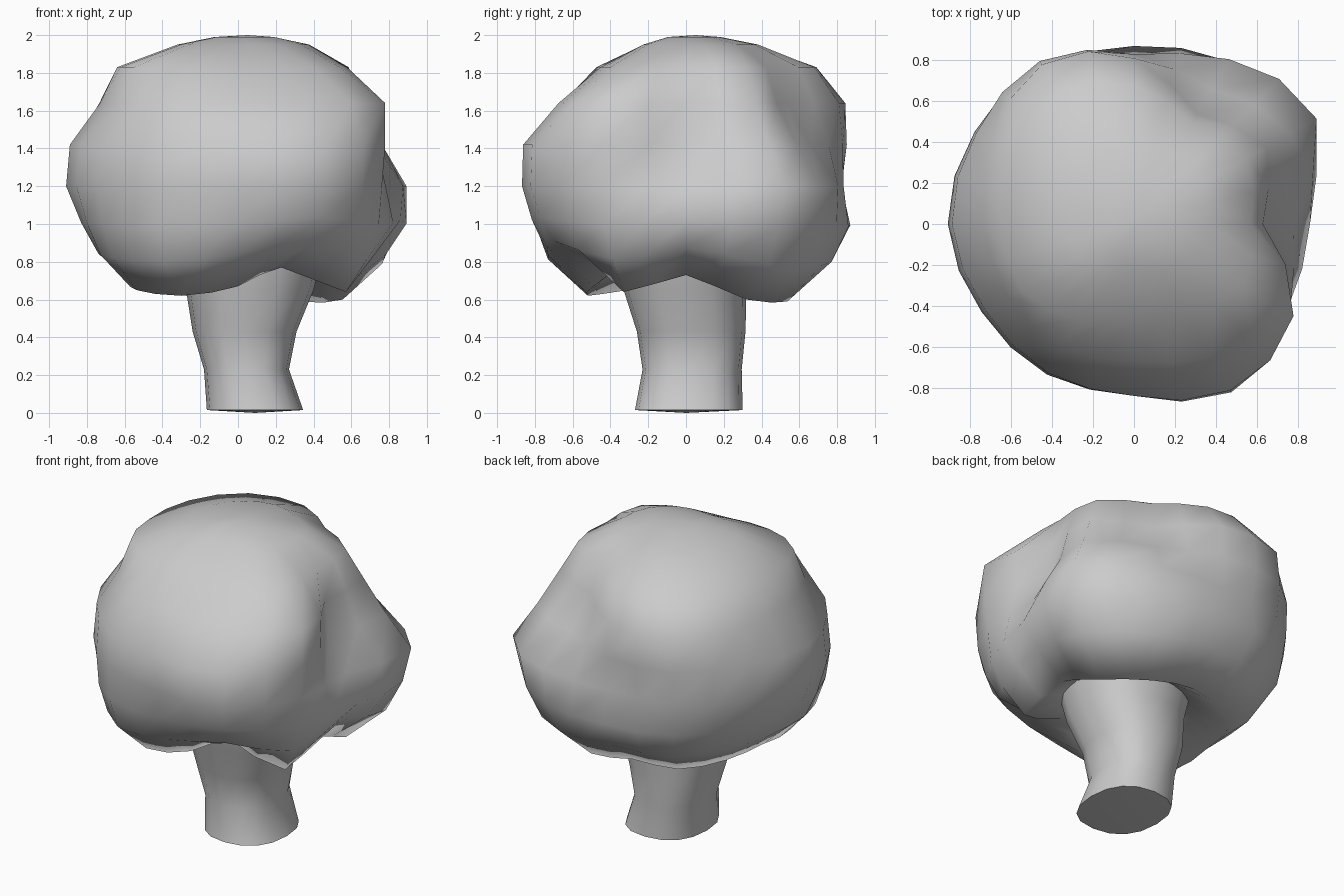
import bpy, bmesh, math

if "Cube" in bpy.data.objects:
    bpy.data.objects.remove(bpy.data.objects["Cube"])

SIDES = 24


def spread(vals, n=SIDES):
    """Resample a closed row of values round the circle with a cubic curve."""
    m, out = len(vals), []
    for i in range(n):
        f = i * m / n
        k, t = int(f), f - int(f)
        a, b, c, d = (vals[(k + j) % m] for j in (-1, 0, 1, 2))
        out.append(b + 0.5 * t * (c - a + t * (2*a - 5*b + 4*c - d + t * (3*(b - c) + d - a))))
    return out


def loft(name, rings, bottom=None, top=None, angle=60):
    """Skin stacked rings of points; a given tip closes that end with a fan."""
    bm = bmesh.new()
    rows = [[bm.verts.new(p) for p in ring] for ring in rings]
    n = len(rows[0])
    for lo, hi in zip(rows, rows[1:]):
        for i in range(n):
            j = (i + 1) % n
            bm.faces.new((lo[i], lo[j], hi[j], hi[i]))
    if bottom:
        v = bm.verts.new(bottom)
        for i in range(n):
            bm.faces.new((rows[0][(i + 1) % n], rows[0][i], v))
    if top:
        v = bm.verts.new(top)
        for i in range(n):
            bm.faces.new((rows[-1][i], rows[-1][(i + 1) % n], v))
    mesh = bpy.data.meshes.new(name)
    bm.to_mesh(mesh)
    bm.free()
    ob = bpy.data.objects.new(name, mesh)
    bpy.context.collection.objects.link(ob)
    bpy.context.view_layer.objects.active = ob
    ob.select_set(True)
    bpy.ops.object.shade_smooth_by_angle(angle=math.radians(angle))
    ob.select_set(False)
    return ob


# Crown: radius every 30 degrees (from +x, anticlockwise) at each height
rim_z = [.73, .60, .59, .64, .62, .66, .68, .65, .62, .67, .77, .64]
levels = [
    # height, share of rim waviness, radii
    (.66, 1.0, [.55, .64, .62, .55, .55, .56, .56, .62, .60, .49, .46, .66]),
    (.83, 0.7, [.74, .88, .83, .77, .77, .75, .74, .77, .79, .73, .80, .79]),
    (1.0, 0.3, [.86, .98, .92, .87, .88, .86, .83, .83, .84, .80, .89, .86]),
    (1.2, 0.0, [.78, 1.03, .93, .82, .90, .90, .91, .86, .85, .84, .95, .88]),
    (1.42, 0.0, [.65, .88, .76, .83, .92, .89, .89, .84, .84, .84, .94, .90]),
    (1.64, 0.0, [.63, .75, .62, .81, .90, .80, .73, .71, .70, .67, .75, .90]),
    (1.83, 0.0, [.57, .64, .57, .68, .73, .69, .64, .64, .54, .46, .50, .62]),
    (1.95, 0.0, [.37, .40, .37, .38, .36, .34, .32, .30, .25, .22, .26, .32]),
    (1.99, 0.0, [.19, .19, .17, .18, .16, .14, .12, .11, .10, .09, .11, .14]),
]
angles = [math.tau * i / SIDES for i in range(SIDES)]
wave = [z - .66 for z in spread(rim_z)]

# Inner ring where the underside tucks up against the trunk
crown_rings = [[(.07 + .35 * math.cos(a), -.01 + .33 * math.sin(a), .79) for a in angles]]
for z, share, radii in levels:
    crown_rings.append([(r * math.cos(a), r * math.sin(a), z + share * w)
                        for a, r, w in zip(angles, spread(radii), wave)])
loft("crown", crown_rings, top=(.05, .05, 2.0), angle=150)

# Trunk: height and extents in x and y, slightly squared cross-section
sections = [
    (.015, -.165, .345, -.27, .30),
    (.23, -.18, .27, -.23, .295),
    (.43, -.24, .31, -.26, .315),
    (.65, -.275, .40, -.33, .32),
    (.80, -.31, .44, -.36, .35),
]


def squared(v):
    return math.copysign(abs(v) ** .85, v)


trunk_rings = []
for z, x0, x1, y0, y1 in sections:
    trunk_rings.append([((x0 + x1) / 2 + (x1 - x0) / 2 * squared(math.cos(a)),
                         (y0 + y1) / 2 + (y1 - y0) / 2 * squared(math.sin(a)), z)
                        for a in (math.tau * i / 16 for i in range(16))])
loft("trunk", trunk_rings, bottom=(.09, 0, 0))
